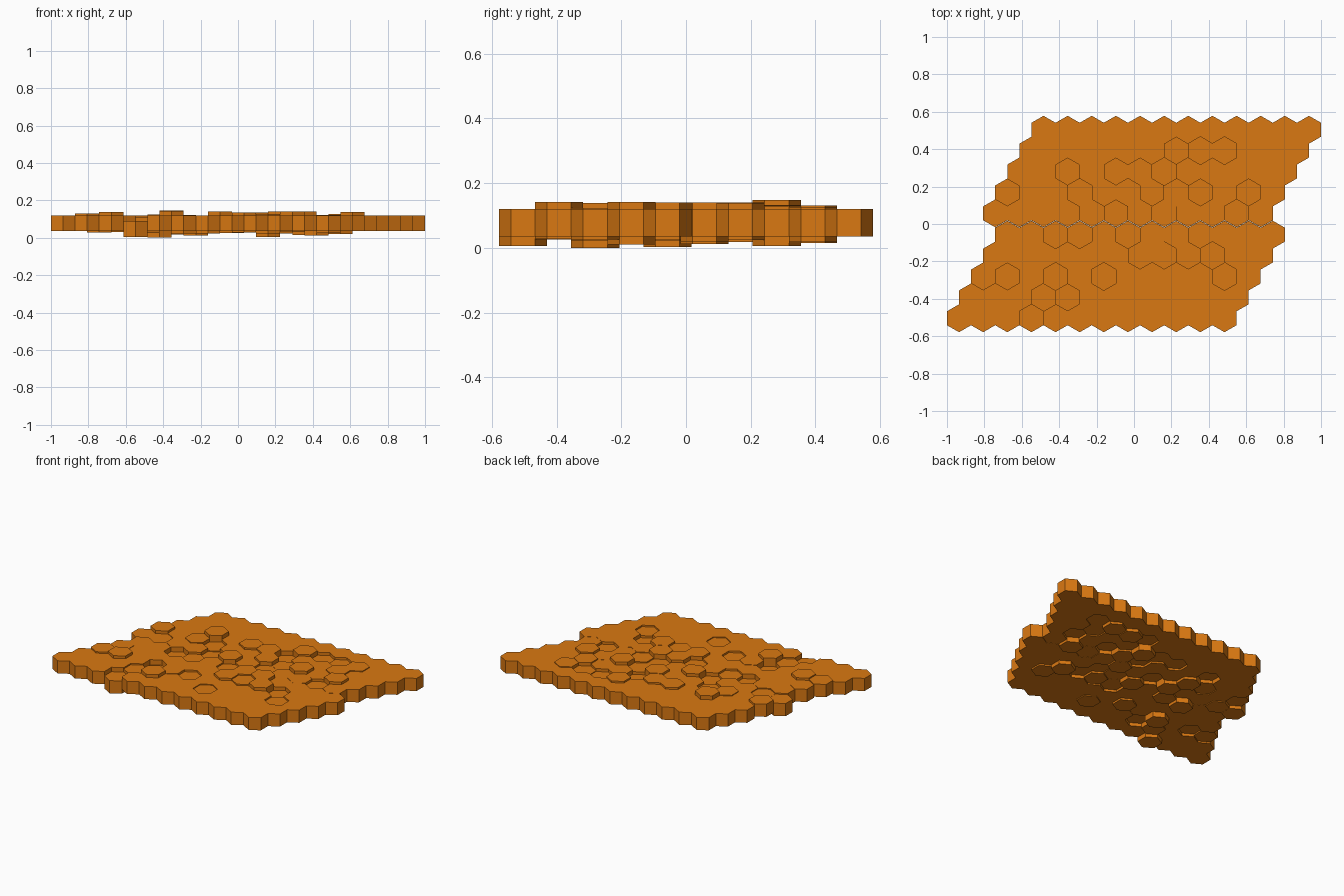
import bpy, bmesh, math, random

if "Cube" in bpy.data.objects:
    bpy.data.objects.remove(bpy.data.objects["Cube"])

random.seed(4)
PITCH = 2 / 15.5               # hexagon width across flats
R = PITCH / math.sqrt(3)       # corner radius
ROW = 1.5 * R                  # spacing between rows
BASE, THICK = 0.035, 0.085     # resting height and tile thickness
COLS = 12

honey = bpy.data.materials.new("honey orange")
honey.diffuse_color = (0.70, 0.19, 0.006, 1)
honey.use_nodes = True
honey.node_tree.nodes["Principled BSDF"].inputs["Base Color"].default_value = honey.diffuse_color

# Tiles with a readable height offset: (row, column) -> dz
known = {(2, 2): 0.027, (9, 3): -0.03, (7, 3): -0.035, (8, 4): 0.022,
         (4, 5): 0.02, (5, 7): 0.02, (6, 8): 0.021, (7, 1): 0.018,
         (5, 2): -0.032, (2, 6): -0.03, (3, 8): 0.02, (1, 7): -0.02}


def offset(row, col, x):
    """Edge tiles stay level, inner tiles bob up and down."""
    if (row, col) in known:
        return known[(row, col)]
    if row in (0, 9) or x > 0.63 or x < -0.82:
        return 0.0
    if random.random() < 0.5:
        return 0.0
    low = 0.0 if x > 0.56 else -0.025
    return random.uniform(low, 0.02)


def add_prism(bm, x, y, z):
    """One closed hexagonal tile with a corner pointing along y."""
    ring = [(x + R * math.sin(i * math.pi / 3), y + R * math.cos(i * math.pi / 3))
            for i in range(6)]
    lo = [bm.verts.new((px, py, z)) for px, py in ring]
    hi = [bm.verts.new((px, py, z + THICK)) for px, py in ring]
    bm.faces.new(lo)
    bm.faces.new(hi[::-1])
    for i in range(6):
        j = (i + 1) % 6
        bm.faces.new((lo[i], hi[i], hi[j], lo[j]))


def slab(name, rows):
    bm = bmesh.new()
    for row in rows:
        upper = row < 5
        step = row if upper else row - 1       # the lower half is shifted one step
        x0 = 1 - PITCH * (COLS - 0.5) - step * PITCH / 2
        y = (0.057 + (4 - row) * ROW) if upper else (-0.057 - (row - 5) * ROW)
        if not upper:
            x0 = -1 + PITCH / 2 + (9 - row) * PITCH / 2
        for col in range(COLS):
            x = x0 + col * PITCH
            add_prism(bm, x, y, BASE + offset(row, col, x))
    bmesh.ops.recalc_face_normals(bm, faces=bm.faces)
    me = bpy.data.meshes.new(name)
    bm.to_mesh(me)
    bm.free()
    me.materials.append(honey)
    bpy.context.collection.objects.link(bpy.data.objects.new(name, me))


# Two halves of the honeycomb floor, five rows each
slab("back_honeycomb", range(0, 5))
slab("front_honeycomb", range(5, 10))
